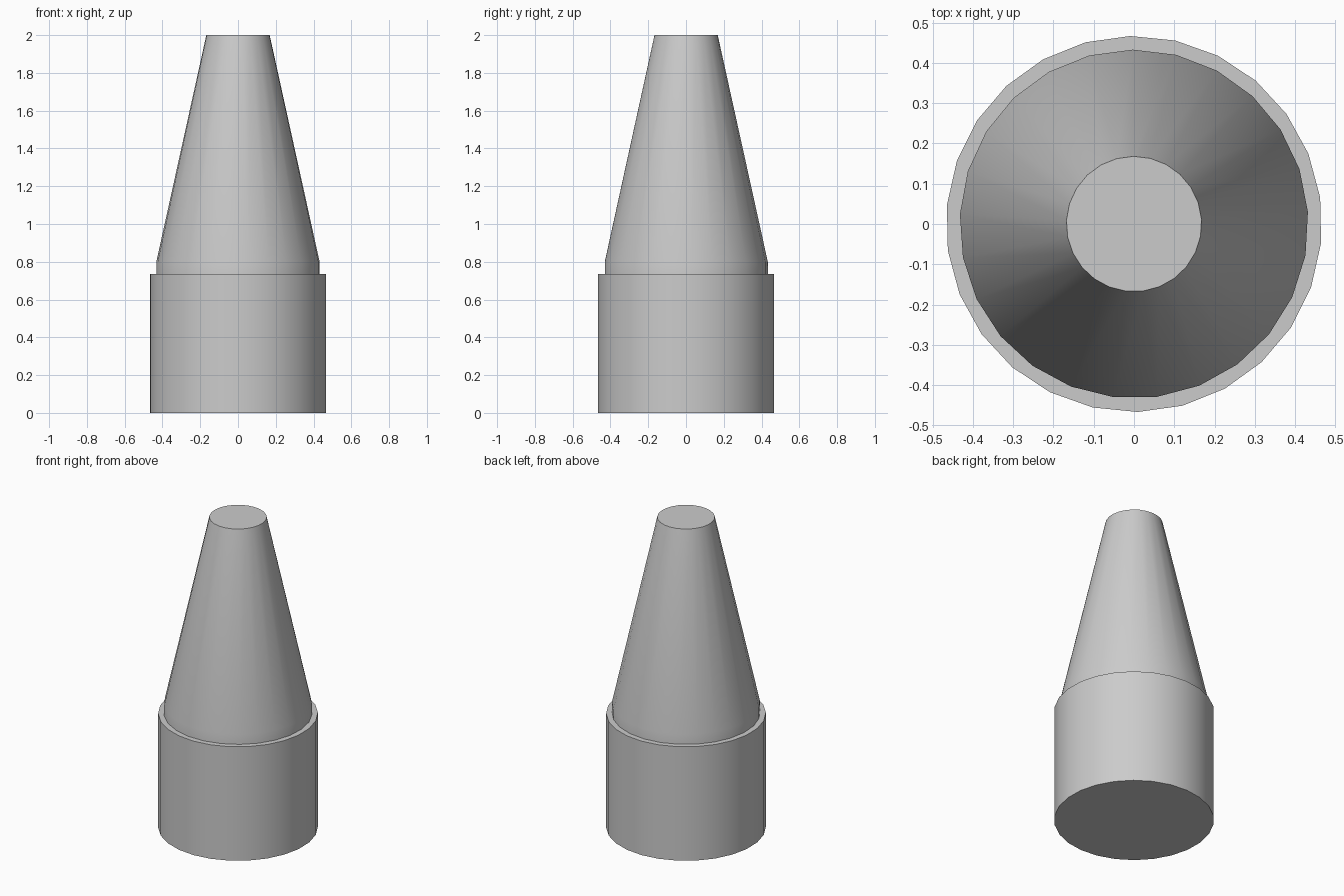
import bpy
import bmesh
from math import cos, sin, radians, tau

cube = bpy.data.objects.get("Cube")
if cube:
    bpy.data.objects.remove(cube, do_unlink=True)

# One plain grey for the whole model
grey = bpy.data.materials.new("light_grey")
grey.use_nodes = True
colour = (0.6, 0.6, 0.6, 1.0)
grey.diffuse_color = colour
grey.node_tree.nodes["Principled BSDF"].inputs["Base Color"].default_value = colour


def lathe(name, profile, sides, start):
    """Closed round part from (radius, height) points, bottom to top."""
    bm = bmesh.new()
    rings = []
    for radius, z in profile:
        angles = [radians(start) + tau * i / sides for i in range(sides)]
        rings.append([bm.verts.new((radius * cos(a), radius * sin(a), z)) for a in angles])
    for low, high in zip(rings, rings[1:]):
        for i in range(sides):
            j = (i + 1) % sides
            bm.faces.new((low[i], low[j], high[j], high[i]))
    bm.faces.new(rings[0][::-1])
    bm.faces.new(rings[-1])
    mesh = bpy.data.meshes.new(name)
    bm.to_mesh(mesh)
    bm.free()
    mesh.materials.append(grey)
    obj = bpy.data.objects.new(name, mesh)
    bpy.context.collection.objects.link(obj)
    bpy.ops.object.select_all(action="DESELECT")
    obj.select_set(True)
    bpy.context.view_layer.objects.active = obj
    bpy.ops.object.shade_smooth_by_angle(angle=radians(30))
    return obj


# Cylindrical base
lathe("base_cylinder", [(0.467, 0.0), (0.467, 0.735)], 26, 8.1)

# Truncated cone with a short upright collar, seated in the base
lathe("tapered_nose", [(0.433, 0.7), (0.433, 0.8), (0.168, 2.0)], 25, 4.0)
